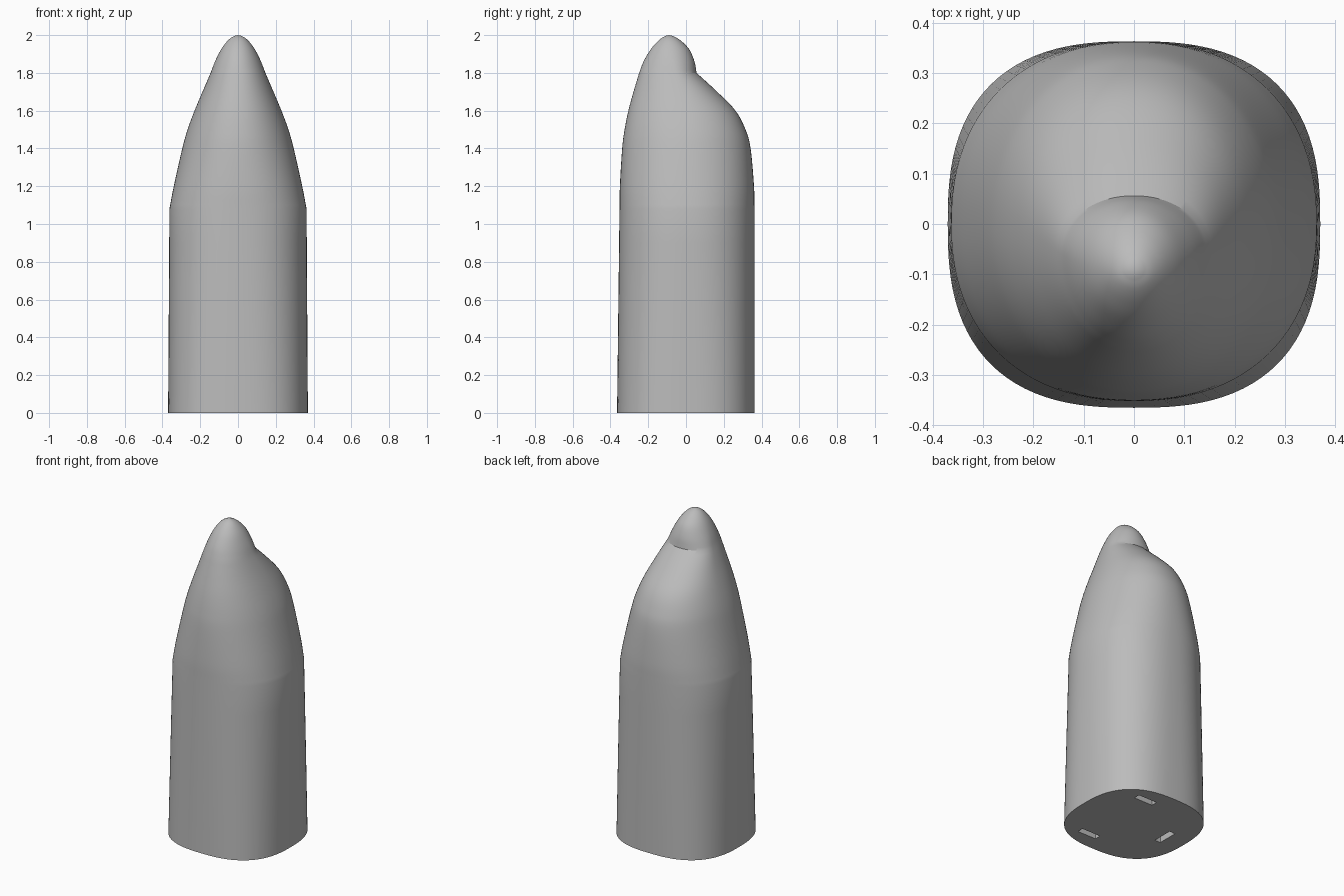
import bpy, bmesh
from math import cos, sin, pi, radians
from mathutils import Vector

if "Cube" in bpy.data.objects:
    bpy.data.objects.remove(bpy.data.objects["Cube"], do_unlink=True)

grey = bpy.data.materials.new("plain grey")
grey.use_nodes = True
grey.diffuse_color = (0.5, 0.5, 0.5, 1)
grey.node_tree.nodes["Principled BSDF"].inputs["Base Color"].default_value = (0.5, 0.5, 0.5, 1)

SIDES = 96

# Each station: height, half width, front y, back y, y of widest point, squareness
body = [(0, .37, -.365, .363, 0, 2.6), (1.08, .363, -.352, .363, 0, 2.25)]
shoulder = [(1.08, .363, -.352, .363, 0, 2.25), (1.2, .34, -.35, .36, 0, 2.2),
            (1.4, .295, -.338, .342, 0, 2.1), (1.5, .267, -.325, .315, 0, 2.1),
            (1.6, .23, -.305, .262, -.01, 2.1), (1.7, .188, -.278, .165, -.03, 2.1),
            (1.8, .145, -.248, .056, -.06, 2.1)]
knob = [(1.8, .145, -.248, .056, -.06, 2.1), (1.86, .122, -.225, .045, -.07, 2),
        (1.92, .092, -.19, .02, -.08, 2), (1.96, .064, -.157, -.015, -.085, 2),
        (1.985, .038, -.128, -.048, -.09, 2), (1.997, .015, -.104, -.074, -.09, 2)]


def smooth_stations(pts, steps):
    """Catmull-Rom interpolation through the stations."""
    rows = [Vector(p) for p in pts]
    rows = [2 * rows[0] - rows[1]] + rows + [2 * rows[-1] - rows[-2]]
    out = []
    for a, b, c, d in zip(rows, rows[1:], rows[2:], rows[3:]):
        for i in range(steps):
            t = i / steps
            out.append(b + (c - a) * t / 2 + (2 * a - 5 * b + 4 * c - d) * t * t / 2
                       + (3 * b - a - 3 * c + d) * t ** 3 / 2)
    return out


def bend(value, n):
    return (1 if value >= 0 else -1) * abs(value) ** (2 / n)


def ring(bm, station):
    z, w, front, back, mid, n = station
    verts = []
    for i in range(SIDES):
        a = 2 * pi * i / SIDES
        s = sin(a)
        depth = back - mid if s > 0 else mid - front
        verts.append(bm.verts.new((w * bend(cos(a), n), mid + depth * bend(s, n), z)))
    return verts


# Lofted shell: straight body, tapering shoulder and offset rounded knob
bm = bmesh.new()
stations = smooth_stations(body, 6) + smooth_stations(shoulder, 5) + smooth_stations(knob, 4)
stations.append(Vector(knob[-1]))
rings = [ring(bm, s) for s in stations]
for low, high in zip(rings, rings[1:]):
    for i in range(SIDES):
        j = (i + 1) % SIDES
        bm.faces.new((low[i], low[j], high[j], high[i]))
tip = bm.verts.new((0, -.09, 2))
for i in range(SIDES):
    bm.faces.new((rings[-1][i], rings[-1][(i + 1) % SIDES], tip))
bm.faces.new(rings[0][::-1])
mesh = bpy.data.meshes.new("shell")
bm.to_mesh(mesh)
bm.free()
shell = bpy.data.objects.new("shell", mesh)
bpy.context.collection.objects.link(shell)
mesh.materials.append(grey)

# Three slots cut into the underside
for name, x, y, sx, sy in (("back_slot", .125, .25, .13, .04),
                           ("front_slot", .125, -.25, .13, .04),
                           ("right_slot", -.23, 0, .04, .13)):
    bpy.ops.mesh.primitive_cube_add(size=1, location=(x, y, 0))
    cutter = bpy.context.object
    cutter.name = name + "_cutter"
    cutter.scale = (sx, sy, .2)
    cutter.data.materials.append(grey)
    cutter.hide_render = True
    cutter.hide_set(True)
    cut = shell.modifiers.new(name, "BOOLEAN")
    cut.operation = "DIFFERENCE"
    cut.solver = "EXACT"
    cut.object = cutter

# Apply the cuts, then drop the cutters
bpy.ops.object.select_all(action="DESELECT")
bpy.context.view_layer.objects.active = shell
shell.select_set(True)
for name in [m.name for m in shell.modifiers]:
    cutter = shell.modifiers[name].object
    bpy.ops.object.modifier_apply(modifier=name)
    bpy.data.objects.remove(cutter, do_unlink=True)
bpy.ops.object.shade_smooth_by_angle(angle=radians(25))
